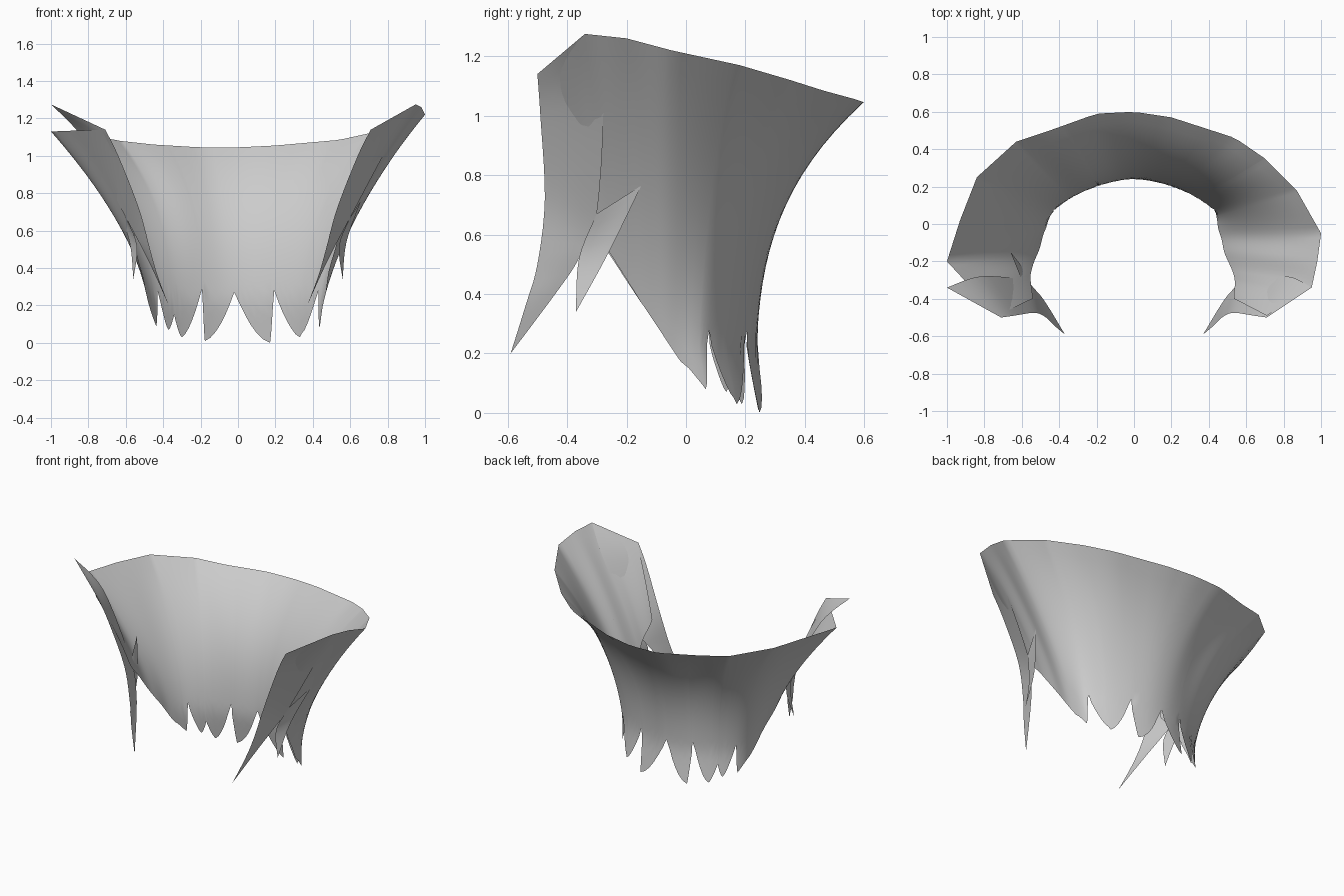
import bpy, bmesh

if "Cube" in bpy.data.objects:
    bpy.data.objects.remove(bpy.data.objects["Cube"])


def lerp(a, b, f):
    return a + (b - a) * f


def catmull(A, B, C, D, t):
    return .5 * (2 * B + (C - A) * t + (2 * A - 5 * B + 4 * C - D) * t * t
                 + (3 * B - A - 3 * C + D) * t ** 3)


def grid_object(name, columns, flip=False):
    """Skin a list of equal-length point columns into a smooth open sheet."""
    bm = bmesh.new()
    vs = [[bm.verts.new(p) for p in col] for col in columns]
    for a, b in zip(vs, vs[1:]):
        for i in range(len(a) - 1):
            quad = (a[i], b[i], b[i + 1], a[i + 1])
            bm.faces.new(quad[::-1] if flip else quad)
    bmesh.ops.remove_doubles(bm, verts=bm.verts, dist=1e-5)
    for f in bm.faces:
        f.smooth = True
    me = bpy.data.meshes.new(name)
    bm.to_mesh(me)
    bm.free()
    ob = bpy.data.objects.new(name, me)
    bpy.context.collection.objects.link(ob)
    return ob


# Flared sheet: rim x, y, z, neck x, y, flare power (left front round the back to right front)
KEYS = [
    (-.73, -.49, 1.14, -.42, -.34, 1.9),
    (-.87, -.34, 1.135, -.43, -.25, 1.8),
    (-1.0, -.20, 1.13, -.43, -.15, 1.75),
    (-.93, .02, 1.13, -.46, -.05, 1.9),
    (-.84, .25, 1.12, -.43, .05, 2.3),
    (-.63, .44, 1.08, -.34, .13, 2.8),
    (-.45, .50, 1.06, -.22, .19, 3.2),
    (-.20, .59, 1.045, -.10, .225, 3.2),
    (0.0, .60, 1.045, 0.0, .235, 3.2),
    (.20, .57, 1.055, .10, .225, 3.2),
    (.54, .46, 1.085, .22, .19, 3.0),
    (.70, .35, 1.12, .34, .13, 2.6),
    (.87, .18, 1.17, .43, .05, 2.2),
    (1.0, -.05, 1.22, .43, -.05, 1.75),
    (.98, -.20, 1.26, .41, -.15, 1.7),
    (.95, -.34, 1.275, .41, -.25, 1.8),
    (.71, -.49, 1.14, .42, -.34, 1.9),
]
# Ragged hem: position along the keys (0 = back centre), height
HEM = [(-8, .7), (-7, .56), (-6, .38), (-5, .22), (-4.1, .09), (-3.8, .28), (-3.3, .07),
       (-3, .15), (-2.65, .03), (-1.75, .29), (-1.65, .01), (-.2, .27), (1.6, 0),
       (1.75, .28), (2.9, .03), (3.0, .05), (3.75, .28), (4.1, .08), (5, .22), (6, .38),
       (7, .56), (8, .7)]
STEPS, ROWS = 6, 16


def segment(s):
    i = min(int(s + 8), len(KEYS) - 2)
    return i, s + 8 - i


def surface(s, z):
    i, f = segment(s)
    near = [KEYS[min(max(j, 0), len(KEYS) - 1)] for j in range(i - 1, i + 3)]
    tx, ty, tz = [lerp(near[1][c], near[2][c], f) for c in range(3)]
    cx, cy, bx, by, p = [catmull(*[k[c] for k in near], f) for c in (0, 1, 3, 4, 5)]
    t = max(z, 0) / tz
    k = t ** p
    edge = t ** 6                          # rounded sheet meets a straight-sided rim
    tx, ty = lerp(cx, tx, edge), lerp(cy, ty, edge)
    flick = .04 * max(0, 1 - z / .22) if abs(s) < 4.6 else 0
    return (lerp(bx, tx, k), lerp(by, ty, k) + flick, z)


columns = []
for (s0, z0), (s1, z1) in zip(HEM, HEM[1:]):
    for j in range(STEPS + (s1 == 8)):
        f = j / STEPS
        g = f if abs(s0 + s1) > 9 else f ** 1.5 if z1 > z0 else 1 - (1 - f) ** 1.5
        s, zb = lerp(s0, s1, f), lerp(z0, z1, g)
        i, u = segment(s)
        top = lerp(KEYS[i][2], KEYS[i + 1][2], u)
        columns.append([surface(s, lerp(zb, top, r / ROWS)) for r in range(ROWS + 1)])
grid_object("flared_sheet", columns, flip=True)


def spline(pts, n=5):
    """Smooth points through a short path."""
    out = []
    q = [pts[0]] + pts + [pts[-1]]
    for a, b, c, d in zip(q, q[1:], q[2:], q[3:]):
        for j in range(n):
            out.append(tuple(catmull(*v, j / n) for v in zip(a, b, c, d)))
    return out + [pts[-1]]


def strip(name, left, right, side, flip, n=4):
    """Tapering strip between two edge paths."""
    a, b = spline(left), spline(right)
    cols = [[(side * lerp(p[0], q[0], k / n), lerp(p[1], q[1], k / n), lerp(p[2], q[2], k / n))
             for p, q in zip(a, b)] for k in range(n + 1)]
    return grid_object(name, cols, flip)


# Front flaps ending in long points, and the small locks behind them
for label, side, rim_x in (("right", 1, .95), ("left", -1, 1.0)):
    strip(label + "_front_flap",
          [(rim_x, -.34, 1.275), (.82, -.28, 1.08), (.60, -.30, .67), (.52, -.36, .52),
           (.46, -.44, .40), (.37, -.59, .20)],
          [(.71, -.50, 1.14), (.64, -.49, 1.0), (.53, -.475, .72), (.47, -.50, .50),
           (.43, -.54, .36), (.37, -.59, .20)], side, side > 0)
    strip(label + "_small_lock",
          [(.66, -.15, .765), (.58, -.26, .54), (.56, -.37, .34)],
          [(.60, -.30, .67), (.54, -.36, .52), (.56, -.37, .34)], side, side < 0)
